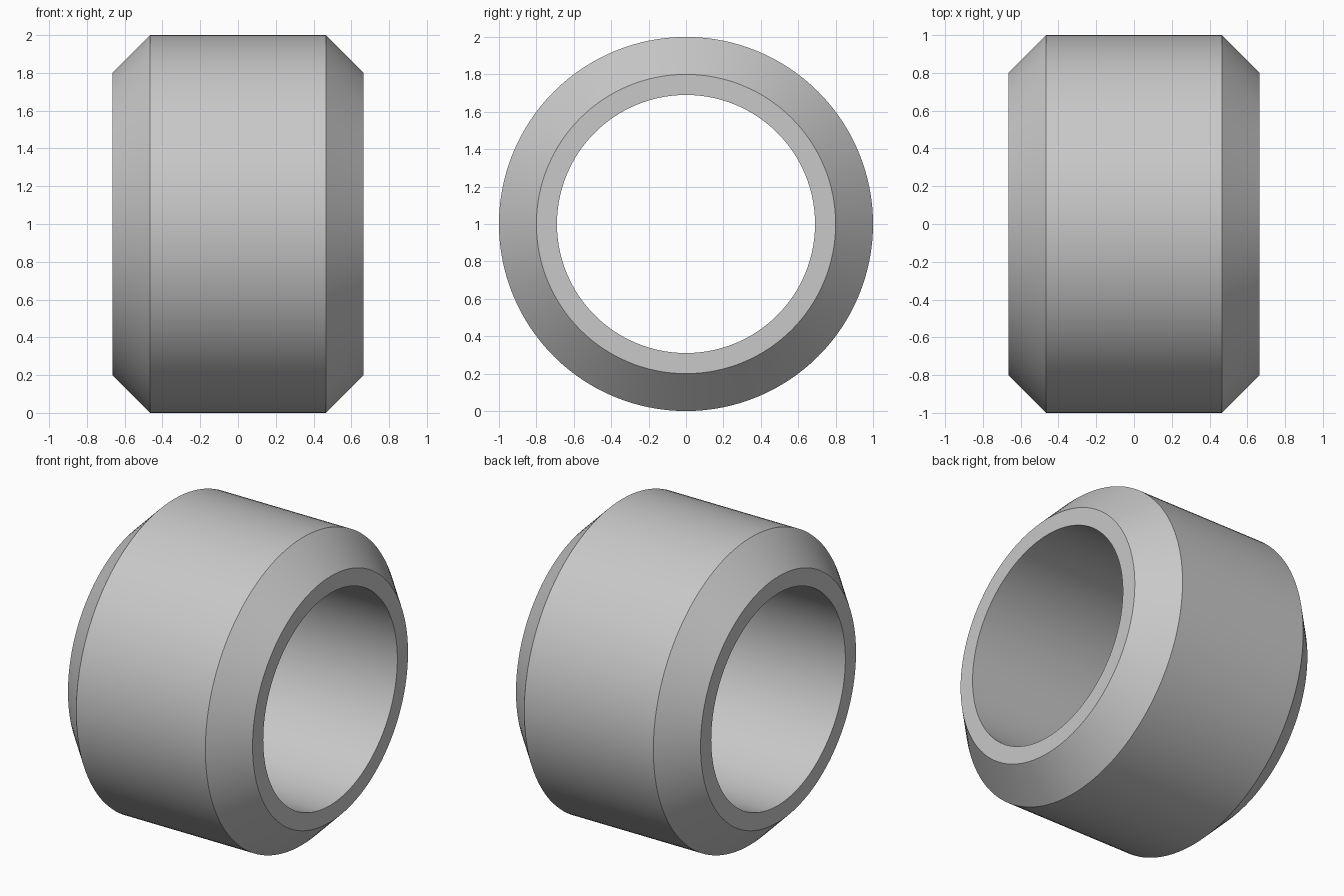
import bpy
import bmesh
from math import cos, sin, tau, radians

cube = bpy.data.objects.get("Cube")
if cube:
    bpy.data.objects.remove(cube, do_unlink=True)

SEGMENTS = 128
HALF_WIDTH, BAND_HALF = 0.665, 0.465
OUTER, RIM, BORE = 1.0, 0.8, 0.69

# Plain grey material
grey = bpy.data.materials.new("plain_grey")
grey.use_nodes = True
colour = (0.58, 0.58, 0.58, 1)
grey.diffuse_color = colour
grey.node_tree.nodes["Principled BSDF"].inputs["Base Color"].default_value = colour

# Closed ring section as (x, radius): bore, end faces, chamfers, outer band
section = [
    (-HALF_WIDTH, BORE), (-HALF_WIDTH, RIM), (-BAND_HALF, OUTER),
    (BAND_HALF, OUTER), (HALF_WIDTH, RIM), (HALF_WIDTH, BORE),
]

# Revolve the section around the x axis
bm = bmesh.new()
rings = []
for x, r in section:
    angles = [tau * i / SEGMENTS for i in range(SEGMENTS)]
    rings.append([bm.verts.new((x, r * cos(a), r * sin(a))) for a in angles])
for ring, following in zip(rings, rings[1:] + rings[:1]):
    for i in range(SEGMENTS):
        j = (i + 1) % SEGMENTS
        bm.faces.new((ring[i], ring[j], following[j], following[i]))
bmesh.ops.recalc_face_normals(bm, faces=bm.faces)
mesh = bpy.data.meshes.new("chamfered_ring")
bm.to_mesh(mesh)
bm.free()
mesh.materials.append(grey)

# Stand the ring on the ground
ring_obj = bpy.data.objects.new("chamfered_ring", mesh)
ring_obj.location.z = OUTER
bpy.context.collection.objects.link(ring_obj)

# Smooth walls with crisp chamfer edges
bpy.ops.object.select_all(action="DESELECT")
ring_obj.select_set(True)
bpy.context.view_layer.objects.active = ring_obj
bpy.ops.object.shade_smooth_by_angle(angle=radians(30))
